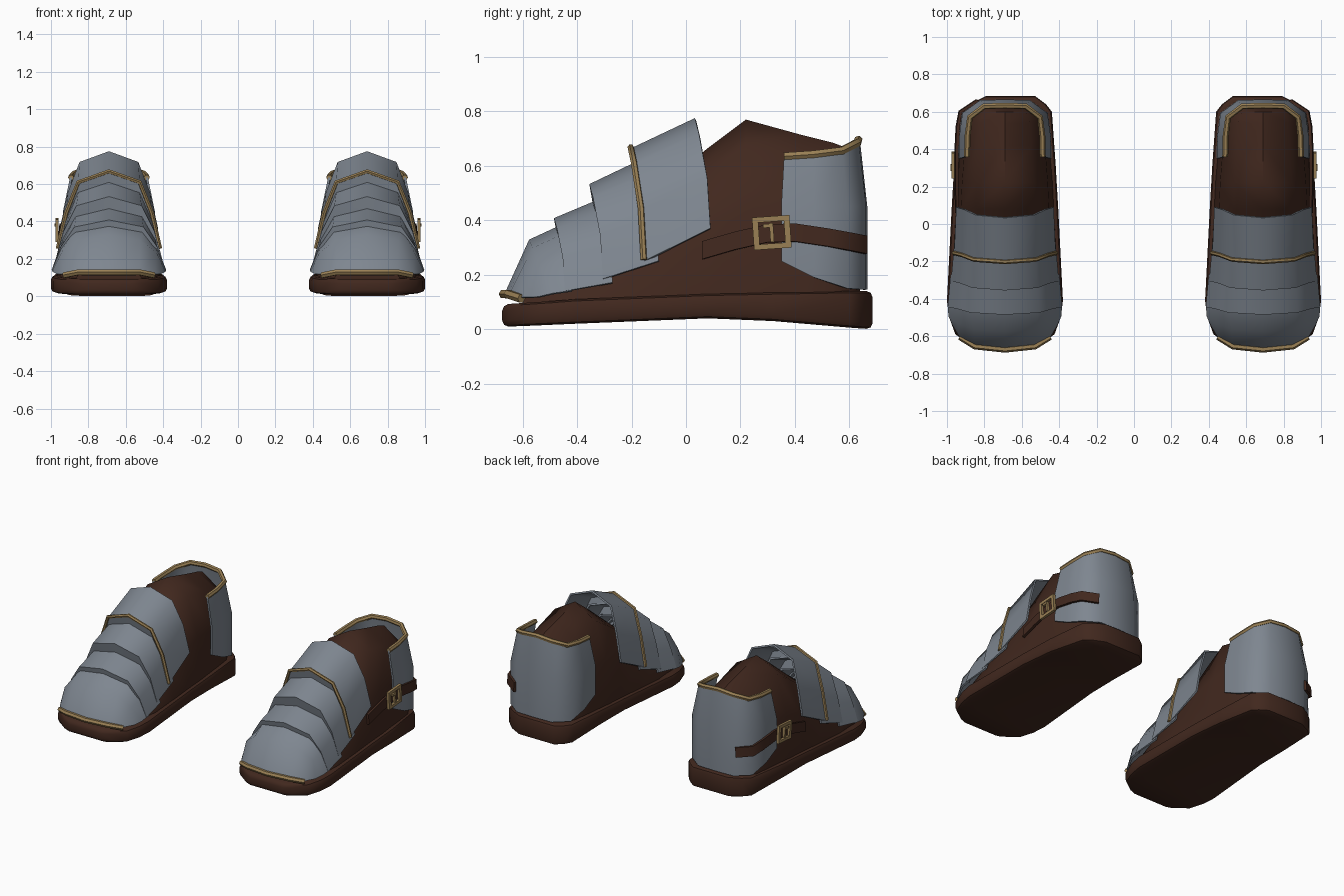
import bpy, bmesh
from math import radians
from mathutils import Matrix, Vector

if "Cube" in bpy.data.objects:
    bpy.data.objects.remove(bpy.data.objects["Cube"], do_unlink=True)

CX = 0.69  # middle of the left shoe


def material(name, rgb):
    m = bpy.data.materials.new(name)
    m.use_nodes = True
    m.diffuse_color = (*rgb, 1)
    bsdf = m.node_tree.nodes["Principled BSDF"]
    bsdf.inputs["Base Color"].default_value = (*rgb, 1)
    bsdf.inputs["Roughness"].default_value = 0.7
    return m


leather = material("brown leather", (0.053, 0.021, 0.013))
steel = material("grey steel", (0.21, 0.24, 0.28))
brass = material("dull brass", (0.32, 0.215, 0.09))


def smooth(ob, angle):
    bpy.ops.object.select_all(action='DESELECT')
    ob.select_set(True)
    bpy.context.view_layer.objects.active = ob
    bpy.ops.object.shade_smooth_by_angle(angle=radians(angle))


def finish(ob, mat, angle=50):
    """Bake modifiers, then add the mirrored copy for the other foot."""
    bpy.context.view_layer.update()
    dg = bpy.context.evaluated_depsgraph_get()
    mesh = bpy.data.meshes.new_from_object(ob.evaluated_get(dg))
    name = ob.name
    bpy.data.objects.remove(ob, do_unlink=True)
    mesh.materials.clear()
    mesh.materials.append(mat)
    mesh.transform(Matrix.Translation((CX, 0, 0)))
    other = mesh.copy()
    other.transform(Matrix.Scale(-1, 4, (1, 0, 0)))
    other.flip_normals()
    for side, data in (("left_", mesh), ("right_", other)):
        o = bpy.data.objects.new(side + name, data)
        bpy.context.collection.objects.link(o)
        smooth(o, angle)


def loft(name, rows, closed=False):
    """Skin rows of points; closed rows get end caps."""
    bm = bmesh.new()
    vs = [[bm.verts.new(p) for p in r] for r in rows]
    n = len(rows[0])
    for a, b in zip(vs, vs[1:]):
        for i in range(n if closed else n - 1):
            j = (i + 1) % n
            bm.faces.new((a[i], a[j], b[j], b[i]))
    if closed:
        bm.faces.new(vs[0])
        bm.faces.new(vs[-1])
    bmesh.ops.recalc_face_normals(bm, faces=bm.faces)
    me = bpy.data.meshes.new(name)
    bm.to_mesh(me)
    bm.free()
    ob = bpy.data.objects.new(name, me)
    bpy.context.collection.objects.link(ob)
    return ob


def sheet(name, rows, mat, thick=0.012):
    ob = loft(name, rows)
    mod = ob.modifiers.new("thickness", 'SOLIDIFY')
    mod.thickness = thick
    mod.offset = 0
    finish(ob, mat)


def tube(name, pts, radius, mat):
    cu = bpy.data.curves.new(name, 'CURVE')
    cu.dimensions = '3D'
    cu.bevel_depth = radius
    cu.bevel_resolution = 1
    cu.use_fill_caps = True
    sp = cu.splines.new('POLY')
    sp.points.add(len(pts) - 1)
    for p, q in zip(sp.points, pts):
        p.co = (*q, 1)
    ob = bpy.data.objects.new(name, cu)
    bpy.context.collection.objects.link(ob)
    finish(ob, mat)


def mirrored(half):
    """Half row from the side (x > 0) to the middle, completed across x."""
    return half + [(-x, y, z) for x, y, z in half[-2::-1]]


def arch(w, zb, zt, y_bot, y_top, mid=0.84, shoulder=0.6):
    prof = [(1, 0), (mid, 0.46), (shoulder, 0.86), (0, 1)]
    return mirrored([(w * u, y_bot + (y_top - y_bot) * t * t, zb + (zt - zb) * t)
                     for u, t in prof])


# Sole: y, centre, half width, bottom, top
sole = [(-.675, 0, .12, .01, .09), (-.65, 0, .18, .01, .093), (-.59, 0, .265, .012, .097),
        (-.5, 0, .298, .016, .103), (-.41, 0, .31, .02, .11), (.08, 0, .285, .04, .13),
        (.32, 0, .271, .03, .135), (.6, -.008, .243, .006, .14), (.64, -.015, .205, .003, .14),
        (.685, -.03, .13, 0, .14)]
ob = loft("sole", [[(c - w, y, b), (c + w, y, b), (c + w, y, t), (c - w, y, t)]
                   for y, c, w, b, t in sole], closed=True)
mod = ob.modifiers.new("round edges", 'BEVEL')
mod.width = 0.022
mod.segments = 2
mod.limit_method = 'ANGLE'
mod.angle_limit = radians(60)
finish(ob, leather, 40)

# Leather upper: y, half width, bottom, top
upper = [(-.6, .18, .09, .15), (-.5, .26, .09, .21), (-.3, .28, .1, .36), (-.1, .272, .11, .52),
         (.08, .262, .12, .665), (.22, .255, .12, .77), (.42, .238, .12, .715),
         (.54, .225, .12, .685), (.6, .19, .12, .662), (.64, .13, .12, .5)]
finish(loft("upper", [arch(w, b, t, y, y, .9, .6) for y, w, b, t in upper], closed=True), leather)

# Toe cap with its brass lip
lip = mirrored([(.275, -.54, .118), (.24, -.6, .116), (.16, -.65, .115), (0, -.667, .115)])
crest = mirrored([(.297, -.49, .13), (.25, -.53, .23), (.165, -.56, .295), (0, -.572, .325)])
sheet("toe_cap", [lip, crest, arch(.3, .14, .39, -.42, -.43)], steel)
tube("toe_trim", [(x, y - .004, z + (.014 if y < -.62 else -.003)) for x, y, z in lip[1:-1]],
     0.017, brass)

# Overlapping instep plates: front arch and back arch, with a turned-in front edge
plates = [((.303, .14, .405, -.44, -.48), (.285, .17, .475, -.27, -.31)),
          ((.286, .185, .53, -.3, -.35), (.265, .25, .61, -.1, -.18)),
          ((.27, .25, .66, -.15, -.2), (.255, .37, .77, .09, .035))]
for i, (front, back) in enumerate(plates):
    w, zb, zt, y_bot, y_top = front
    turned = arch(w * .95, zb, zt - .06, y_bot + .012, y_top + .012)
    sheet(f"instep_plate_{i + 1}", [turned, arch(*front), arch(*back)], steel)
tube("instep_trim", arch(.273, .255, .668, -.155, -.203), 0.012, brass)

# Heel guard: plan half, with bottom and top heights
plan = [(.238, .35, .25, .635), (.236, .47, .19, .642), (.22, .59, .15, .655),
        (.13, .656, .145, .685), (0, .66, .145, .695)]
low = mirrored([(x * 1.02, y, b) for x, y, b, t in plan])
middle = mirrored([(x * 1.01, y, .45) for x, y, b, t in plan])
rim = mirrored([(x * .85, y - .12 * max(0, y - .35) + .01, t) for x, y, b, t in plan])
sheet("heel_guard", [low, middle, rim], steel)
tube("heel_trim", rim, 0.016, brass)

# Strap round the outer side, ending at the heel corner
path = [(.252, .06, .29), (.256, .18, .325), (.257, .3, .352), (.256, .4, .355),
        (.25, .52, .337), (.236, .6, .322), (.145, .66, .31)]
sheet("strap", [[(x + .006, y, z - .033), (x, y, z + .033)] for x, y, z in path], leather, 0.016)


# Buckle: frame bars, centre bar and prong
def bar(name, y, z, sy, sz, x=0.278):
    bm = bmesh.new()
    bmesh.ops.create_cube(bm, size=1)
    bmesh.ops.scale(bm, vec=(.018, sy, sz), verts=bm.verts)
    bmesh.ops.translate(bm, vec=(0, y, z), verts=bm.verts)
    bmesh.ops.rotate(bm, cent=(0, 0, 0), matrix=Matrix.Rotation(radians(4), 3, 'X'), verts=bm.verts)
    bmesh.ops.translate(bm, vec=(x, .315, .355), verts=bm.verts)
    me = bpy.data.meshes.new(name)
    bm.to_mesh(me)
    bm.free()
    ob = bpy.data.objects.new(name, me)
    bpy.context.collection.objects.link(ob)
    finish(ob, brass, 30)


for label, s in (("front", -1), ("back", 1)):
    bar(f"buckle_{label}_bar", s * .058, 0, .022, .12)
for label, s in (("lower", -1), ("upper", 1)):
    bar(f"buckle_{label}_bar", 0, s * .05, .136, .02)
bar("buckle_centre_bar", 0, 0, .014, .07)
bar("buckle_prong", -.012, .026, .036, .014, .282)
